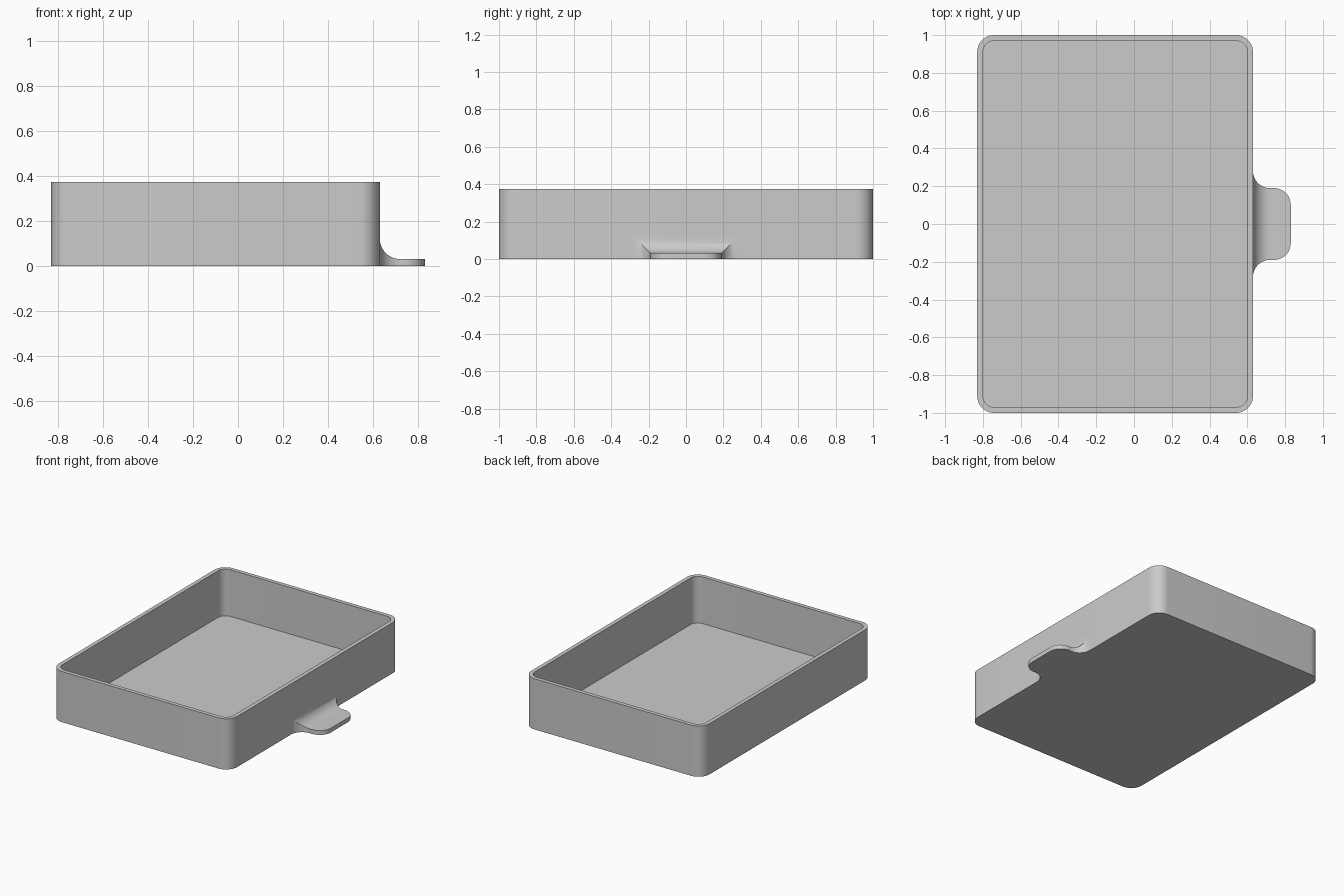
import bpy
import bmesh
from math import sin, cos, pi, radians

cube = bpy.data.objects.get("Cube")
if cube:
    bpy.data.objects.remove(cube, do_unlink=True)

grey = bpy.data.materials.new("light grey")
grey.use_nodes = True
colour = (0.6, 0.6, 0.6, 1)
grey.diffuse_color = colour
grey.node_tree.nodes["Principled BSDF"].inputs["Base Color"].default_value = colour


def loft(name, rings):
    """Skin a list of equal-length point rings and cap both ends."""
    bm = bmesh.new()
    loops = [[bm.verts.new(p) for p in ring] for ring in rings]
    for a, b in zip(loops, loops[1:]):
        for i in range(len(a)):
            j = (i + 1) % len(a)
            bm.faces.new((a[i], a[j], b[j], b[i]))
    bm.faces.new(loops[0][::-1])
    bm.faces.new(loops[-1])
    bmesh.ops.recalc_face_normals(bm, faces=bm.faces)
    mesh = bpy.data.meshes.new(name)
    bm.to_mesh(mesh)
    bm.free()
    mesh.materials.append(grey)
    obj = bpy.data.objects.new(name, mesh)
    bpy.context.collection.objects.link(obj)
    bpy.ops.object.select_all(action="DESELECT")
    obj.select_set(True)
    bpy.context.view_layer.objects.active = obj
    bpy.ops.object.shade_smooth_by_angle(angle=radians(30))
    return obj


LEFT, RIGHT, HALF_Y, HEIGHT = -0.83, 0.63, 1.0, 0.375
WALL, RADIUS, STEPS = 0.03, 0.09, 12


def rounded_rect(inset, z):
    """Rounded rectangle of the tray outline, moved inward by inset."""
    r = RADIUS - inset
    mid, half_x = (LEFT + RIGHT) / 2, (RIGHT - LEFT) / 2
    points = []
    for corner, (sx, sy) in enumerate([(1, 1), (-1, 1), (-1, -1), (1, -1)]):
        for i in range(STEPS + 1):
            a = (corner + i / STEPS) * pi / 2
            points.append((mid + sx * (half_x - RADIUS) + r * cos(a),
                           sy * (HALF_Y - RADIUS) + r * sin(a), z))
    return points


# Open tray: outside wall, rim, inside wall and floor
loft("tray", [rounded_rect(0, 0), rounded_rect(0, HEIGHT),
              rounded_rect(WALL, HEIGHT), rounded_rect(WALL, WALL)])

# Pull tab: cross-sections flare into the wall and round off at the tip
TAB_HALF, TAB_THICK, TIP = 0.19, 0.032, 0.83


def section(x, half, top):
    return [(x, -half, 0), (x, half, 0), (x, half, top), (x, -half, top)]


angles = [i / STEPS * pi / 2 for i in range(STEPS + 1)]
sections = []
for a in angles:
    flare = RADIUS * (1 - sin(a))
    sections.append(section(RIGHT + RADIUS * (1 - cos(a)),
                            TAB_HALF + flare, TAB_THICK + flare))
for a in angles:
    sections.append(section(TIP - RADIUS + RADIUS * sin(a),
                            TAB_HALF - RADIUS * (1 - cos(a)), TAB_THICK))
loft("pull_tab", sections)
